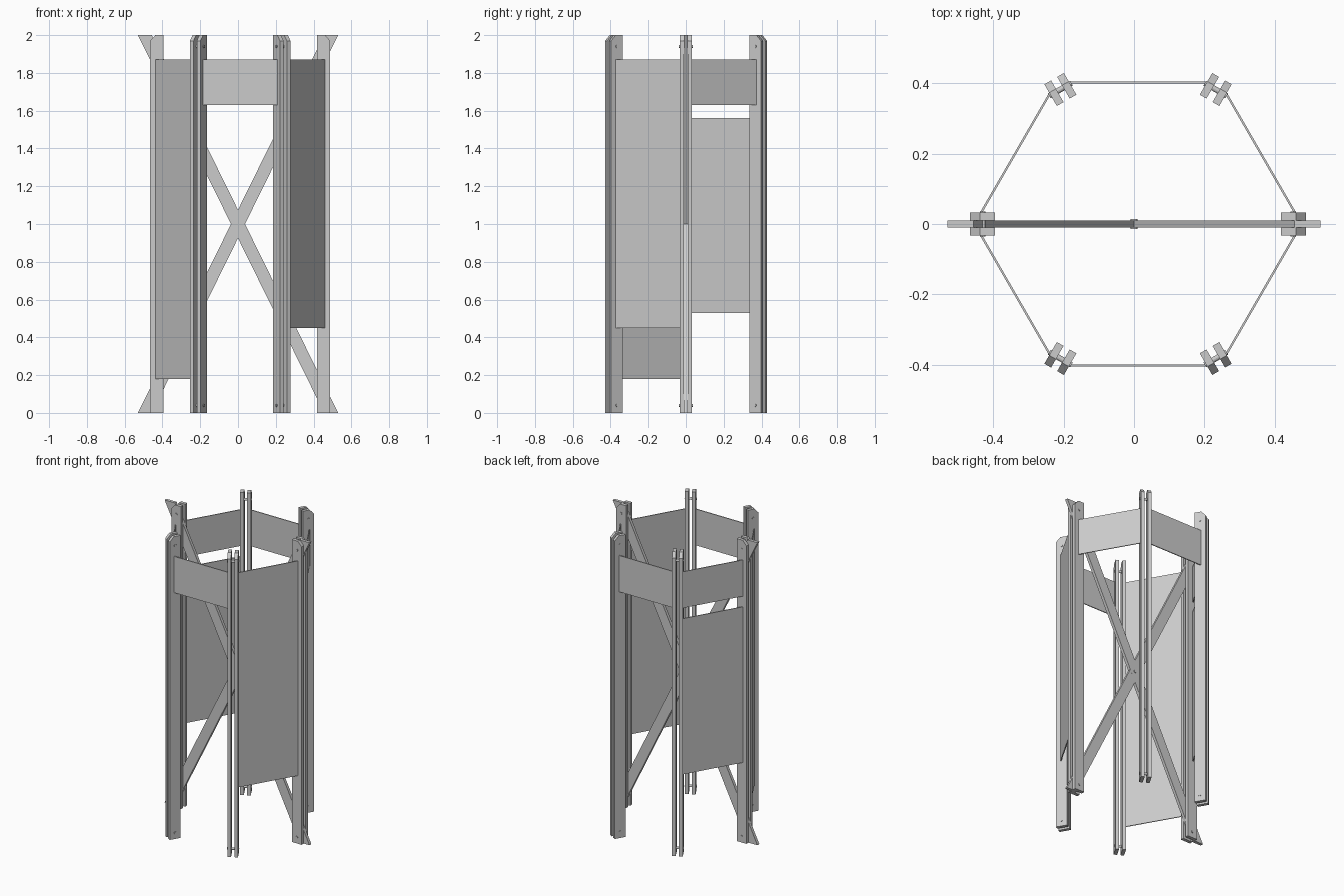
import bpy, bmesh
from math import radians, cos, sin
from mathutils import Matrix, Vector

if "Cube" in bpy.data.objects:
    bpy.data.objects.remove(bpy.data.objects["Cube"])

CX = 0.0115                 # hexagon centre in x (the braces are centred on 0)
R, APOTHEM = 0.441, 0.402   # post radius, panel distance
GAP, PLANK = 0.02, 0.022    # space between paired planks, plank thickness


def prism(name, outline, y0, y1, matrix=Matrix()):
    """Extrude an x-z outline from y0 to y1, then place it."""
    bm = bmesh.new()
    face = bm.faces.new([bm.verts.new((x, y0, z)) for x, z in outline])
    ext = bmesh.ops.extrude_face_region(bm, geom=[face])
    moved = [v for v in ext["geom"] if isinstance(v, bmesh.types.BMVert)]
    bmesh.ops.translate(bm, verts=moved, vec=(0, y1 - y0, 0))
    bmesh.ops.recalc_face_normals(bm, faces=bm.faces)
    bm.transform(matrix)
    mesh = bpy.data.meshes.new(name)
    bm.to_mesh(mesh)
    bm.free()
    obj = bpy.data.objects.new(name, mesh)
    bpy.context.collection.objects.link(obj)
    return obj


def placed(angle, radius):
    """Local x points outward from the hexagon centre."""
    return (Matrix.Translation((CX, 0, 0)) @ Matrix.Rotation(radians(angle), 4, 'Z')
            @ Matrix.Translation((radius, 0, 0)))


def bolt(name, matrix, z, half_length, radius=0.008):
    ring = [(radius * cos(radians(a)), z + radius * sin(radians(a)))
            for a in range(0, 360, 30)]
    prism(name, ring, -half_length, half_length, matrix)


# Posts: paired planks with a clipped outer top corner, joined by two bolts
post = [(-0.0355, 0), (0.0355, 0), (0.0355, 1.97), (0.008, 2), (-0.0355, 2)]
for i in range(6):
    m = placed(60 * i, R)
    for side, s in (("left", 1), ("right", -1)):
        prism(f"post_{i}_{side}_plank", post, s * GAP / 2, s * (GAP / 2 + PLANK), m)
    for label, z in (("lower", 0.04), ("upper", 1.94)):
        bolt(f"post_{i}_{label}_bolt", m, z, 0.036)

# Panels: face angle, bottom, top
panels = [("front_right_panel", -30, 0.45, 1.87),
          ("back_right_band", 30, 1.63, 1.87),
          ("back_band", 90, 1.63, 1.87),
          ("back_left_band", 150, 1.63, 1.87),
          ("back_left_panel", 150, 0.53, 1.56),
          ("front_left_panel", 210, 0.18, 1.87),
          ("front_band", 270, 1.63, 1.87)]
for name, angle, z0, z1 in panels:
    t = 0.003
    prism(name, [(-t, z0), (t, z0), (t, z1), (-t, z1)], -0.2, 0.2,
          placed(angle, APOTHEM))

# Crossed braces running between the planks of the side posts
for name, s, half in (("rising_brace", 1, 0.01), ("falling_brace", -1, 0.0098)):
    prism(name, [(-s * 0.53, 0), (-s * 0.456, 0), (s * 0.53, 2), (s * 0.456, 2)],
          -half, half)
bolt("brace_centre_bolt", Matrix(), 1.0, 0.014, 0.01)
